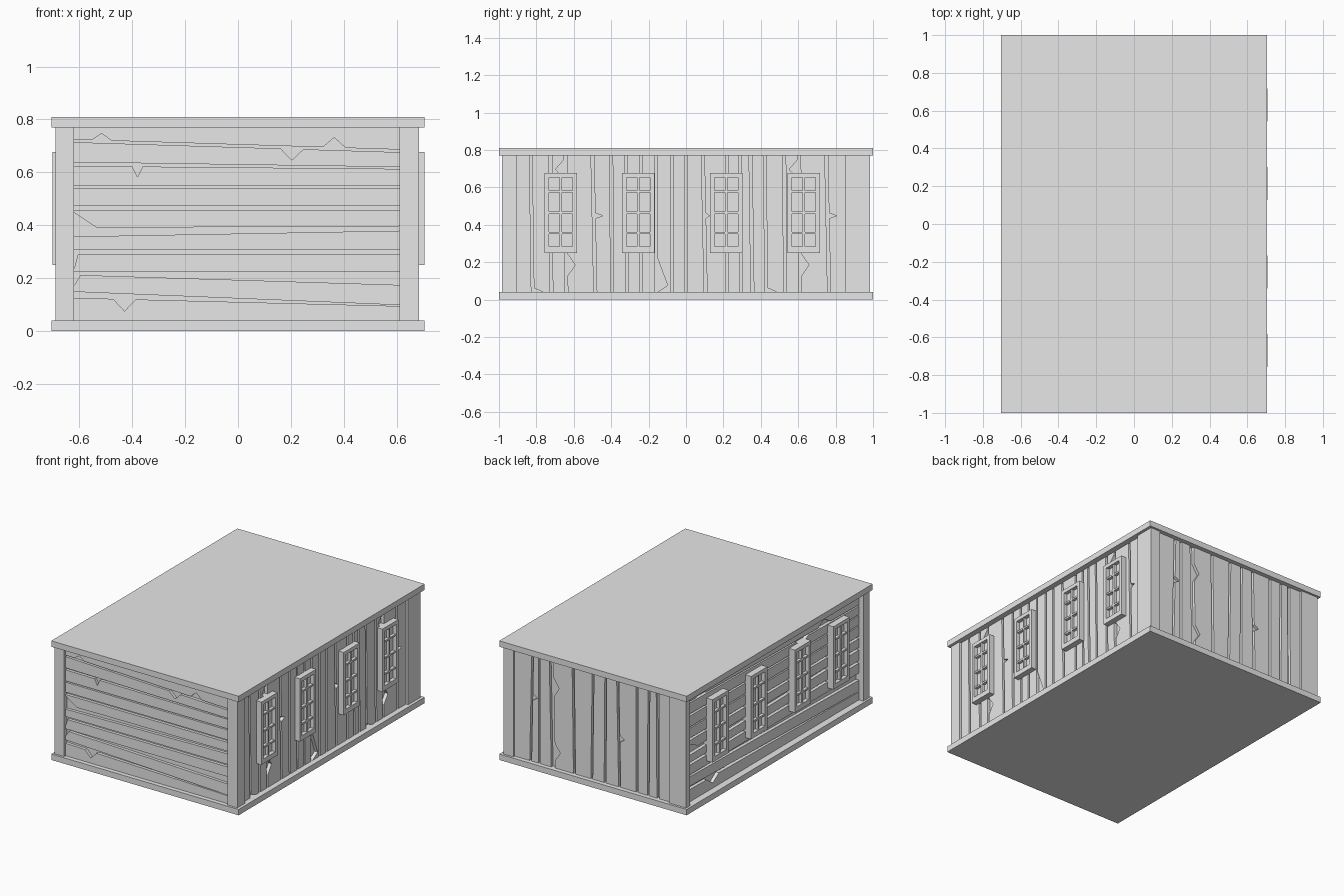
import bpy
import bmesh
from math import radians
from mathutils import Matrix, Vector

default = bpy.data.objects.get("Cube")
if default:
    bpy.data.objects.remove(default, do_unlink=True)

grey = bpy.data.materials.new("plain_grey")
grey.use_nodes = True
grey.diffuse_color = (0.8, 0.8, 0.8, 1)
grey.node_tree.nodes["Principled BSDF"].inputs["Base Color"].default_value = grey.diffuse_color


def finish(name, bm):
    bmesh.ops.recalc_face_normals(bm, faces=bm.faces)
    mesh = bpy.data.meshes.new(name)
    bm.to_mesh(mesh)
    bm.free()
    mesh.materials.append(grey)
    obj = bpy.data.objects.new(name, mesh)
    bpy.context.collection.objects.link(obj)
    return obj


def add_box(bm, low, high, turn=Matrix.Identity(4)):
    low, high = Vector(low), Vector(high)
    size = Matrix.Diagonal((*(high - low), 1))
    bmesh.ops.create_cube(bm, size=1, matrix=turn @ Matrix.Translation((low + high) / 2) @ size)


def box(name, low, high):
    bm = bmesh.new()
    add_box(bm, low, high)
    return finish(name, bm)


def edge(start, end, *notches):
    """Plank edge along 0..1; each notch is (position, half width, offset)."""
    points = [(0, start)]
    for at, half, offset in notches:
        for t, shift in ((at - half, 0), (at, offset), (at + half, 0)):
            if 0 < t < 1:
                points.append((t, start + (end - start) * t + shift))
            elif t == 0:
                points[0] = (0, start + shift)
    return points + [(1, end)]


def wall(name, angle, span, inner, outer, limits, gaps, vertical=False):
    """Fill a wall with planks separated by the given gaps (low edge, high edge)."""
    turn = Matrix.Rotation(radians(angle), 4, "Z")
    lows = [edge(limits[0], limits[0])] + [g[1] for g in gaps]
    highs = [g[0] for g in gaps] + [edge(limits[1], limits[1])]
    for number, (low, high) in enumerate(zip(lows, highs)):
        bm = bmesh.new()
        verts = []
        for t, across in low + high[::-1]:
            along = span[0] + (span[1] - span[0]) * t
            u, z = (across, along) if vertical else (along, across)
            verts.append(bm.verts.new(turn @ Vector((u, -inner, z))))
        face = bm.faces.new(verts)
        out = bmesh.ops.extrude_face_region(bm, geom=[face])
        moved = [v for v in out["geom"] if isinstance(v, bmesh.types.BMVert)]
        bmesh.ops.translate(bm, verts=moved, vec=turn @ Vector((0, inner - outer, 0)))
        finish(f"{name}_plank_{number + 1}", bm)


def slit(bottom, top, width=0.014, left=(), right=()):
    return (edge(bottom - width / 2, top - width / 2, *left),
            edge(bottom + width / 2, top + width / 2, *right))


# Floor slab, roof slab and the core behind the planks
box("floor_slab", (-0.705, -1, 0), (0.705, 1, 0.04))
box("roof_slab", (-0.705, -1, 0.77), (0.705, 1, 0.81))
box("wall_core", (-0.635, -0.95, 0.04), (0.645, 0.95, 0.77))

# Corner posts
box("front_left_post", (0.61, -0.985, 0.04), (0.685, -0.905, 0.77))
box("front_right_post", (-0.69, -0.985, 0.04), (-0.62, -0.92, 0.77))
box("back_right_post", (-0.69, 0.94, 0.04), (-0.56, 0.985, 0.77))
box("back_left_post", (0.61, 0.85, 0.04), (0.685, 0.985, 0.77))

# Horizontal boards, bottom to top, on the front and one long side
boards = [
    (edge(0.125, 0.094, (0.155, 0.035, -0.045)), edge(0.148, 0.098)),
    (edge(0.212, 0.174, (0, 0.02, -0.04)), edge(0.223, 0.223)),
    (edge(0.29, 0.29, (0, 0.012, -0.055)), edge(0.307, 0.307)),
    (edge(0.357, 0.379), edge(0.39, 0.396, (0, 0.07, 0.057))),
    (edge(0.457, 0.457), edge(0.473, 0.473)),
    (edge(0.541, 0.541), edge(0.549, 0.549)),
    (edge(0.624, 0.613, (0.195, 0.016, -0.04)), edge(0.638, 0.62)),
    (edge(0.714, 0.676, (0.67, 0.035, -0.042)),
     edge(0.724, 0.686, (0.085, 0.03, 0.026), (0.8, 0.035, 0.038))),
]
wall("front", 0, (-0.62, 0.61), 0.94, 0.97, (0.04, 0.77), boards)
wall("right_side", 270, (-0.94, 0.92), 0.63, 0.658, (0.04, 0.77), boards)

# Vertical boards on the other long side; the damaged run repeats
step = 1.25
damaged = [(-0.82, -0.83, 0.014, (), ((0, 0.03, 0.05),)),
           (-0.72, -0.725, 0.016, (), ()),
           (-0.64, -0.645, 0.016, ((0.9, 0.07, -0.045),), ((0.2, 0.08, 0.04),)),
           (-0.485, -0.5, 0.016, (), ((0.56, 0.02, 0.04),)),
           (-0.395, -0.4, 0.016, (), ())]
plain = [(-0.315, -0.32), (-0.24, -0.24), (-0.075, -0.075), (0, 0), (0.22, 0.22), (0.295, 0.29)]
slits = [slit(*d) for d in damaged]
slits += [slit(d[0] + step, d[1] + step, *d[2:]) for d in damaged[:4]]
slits += [slit(*p) for p in plain]
slits += [slit(-0.16, -0.16, 0.014, (), ((0.05, 0.2, 0.055),)),
          slit(0.105, 0.09, 0.016, (), ((0.56, 0.02, 0.02),)),
          slit(0.355, 0.345, 0.016)]
slits.sort(key=lambda g: g[0][0][1])
wall("left_side", 90, (0.04, 0.77), 0.64, 0.668, (-0.905, 0.85), slits, True)

# Vertical boards on the back
back = [slit(-0.49, -0.475, 0.014, (), ((0.6, 0.03, 0.035),)), slit(-0.425, -0.425),
        slit(-0.32, -0.335, 0.03, (), ((0.15, 0.08, 0.04), (0.75, 0.09, 0.04))),
        slit(-0.16, -0.17, 0.016), slit(-0.03, -0.02), slit(0.07, 0.075),
        slit(0.18, 0.165, 0.016, (), ((0.45, 0.03, 0.035),)),
        slit(0.31, 0.31), slit(0.395, 0.4), slit(0.47, 0.465, 0.02)]
wall("back", 180, (0.04, 0.77), 0.94, 0.97, (-0.61, 0.56), back, True)


# Windows: frame, crossbars and a recessed pane
def window(name, angle, centre, face):
    turn = Matrix.Rotation(radians(angle), 4, "Z")
    bm = bmesh.new()

    def part(left, right, low, high, front):
        add_box(bm, (centre + left, -front, low), (centre + right, -0.63, high), turn)

    for side in (-1, 1):
        a, b = sorted((side * 0.063, side * 0.087))
        part(a, b, 0.25, 0.677, face)
    part(-0.063, 0.063, 0.25, 0.283, face)
    part(-0.063, 0.063, 0.652, 0.677, face)
    part(-0.006, 0.006, 0.283, 0.652, face - 0.006)
    for z in (0.356, 0.465, 0.578):
        part(-0.063, 0.063, z - 0.006, z + 0.006, face - 0.006)
    part(-0.063, 0.063, 0.283, 0.652, face - 0.026)
    finish(name, bm)


for number, y in enumerate((-0.67, -0.255, 0.215, 0.63)):
    window(f"left_window_{number + 1}", 90, y, 0.706)
    window(f"right_window_{number + 1}", 270, -y, 0.702)
